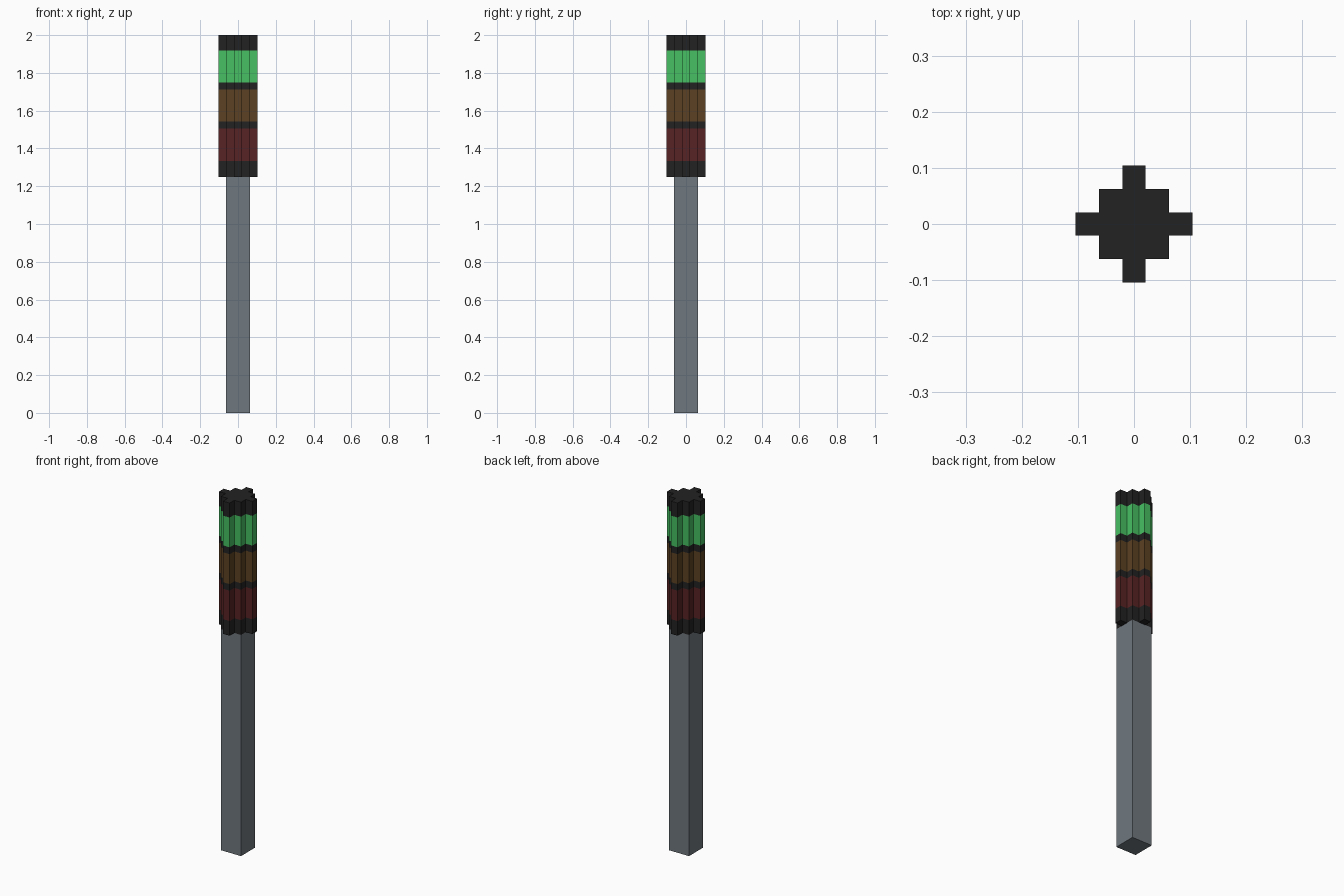
import bpy
import bmesh

cube = bpy.data.objects.get("Cube")
if cube:
    bpy.data.objects.remove(cube, do_unlink=True)


def make_material(name, rgb):
    # 8-bit display colour to linear
    lin = [((c / 255 + 0.055) / 1.055) ** 2.4 for c in rgb]
    mat = bpy.data.materials.new(name)
    mat.use_nodes = True
    mat.diffuse_color = (*lin, 1)
    mat.node_tree.nodes["Principled BSDF"].inputs["Base Color"].default_value = (*lin, 1)
    return mat


grey = make_material("pole grey", (112, 120, 127))
black = make_material("housing black", (34, 34, 34))
red = make_material("lamp dark red", (88, 35, 36))
amber = make_material("lamp dark amber", (92, 66, 35))
green = make_material("lamp lit green", (71, 192, 98))

CORE = 1 / 16    # half width of the square pole and core
ARM = 5 / 48     # reach of the four ribs
RIB = 1 / 48     # half width of a rib


def prism(name, profile, levels, mats):
    """Stack one outline at each level; every band takes its own material."""
    bm = bmesh.new()
    rings = [[bm.verts.new((x, y, z)) for x, y in profile] for z in levels]
    n = len(profile)
    for band, (low, high) in enumerate(zip(rings, rings[1:])):
        for i in range(n):
            j = (i + 1) % n
            face = bm.faces.new((low[i], low[j], high[j], high[i]))
            face.material_index = mats.index(mats[band])
    bm.faces.new(rings[0][::-1]).material_index = 0
    bm.faces.new(rings[-1]).material_index = mats.index(mats[-1])
    mesh = bpy.data.meshes.new(name)
    bm.to_mesh(mesh)
    bm.free()
    for mat in mats:
        mesh.materials.append(mat)
    obj = bpy.data.objects.new(name, mesh)
    bpy.context.collection.objects.link(obj)
    return obj


# Square pole
square = [(-CORE, -CORE), (CORE, -CORE), (CORE, CORE), (-CORE, CORE)]
prism("pole", square, [0, 1.25], [grey])

# Ribbed signal head: one quarter of the outline turned four times
outline = []
quarter = [(CORE, -CORE), (CORE, -RIB), (ARM, -RIB), (ARM, RIB), (CORE, RIB)]
for turn in range(4):
    outline += quarter
    quarter = [(-y, x) for x, y in quarter]

levels = [1.25, 1.333, 1.505, 1.542, 1.711, 1.75, 1.918, 2.0]
prism("signal_head", outline, levels,
      [black, red, black, amber, black, green, black])
